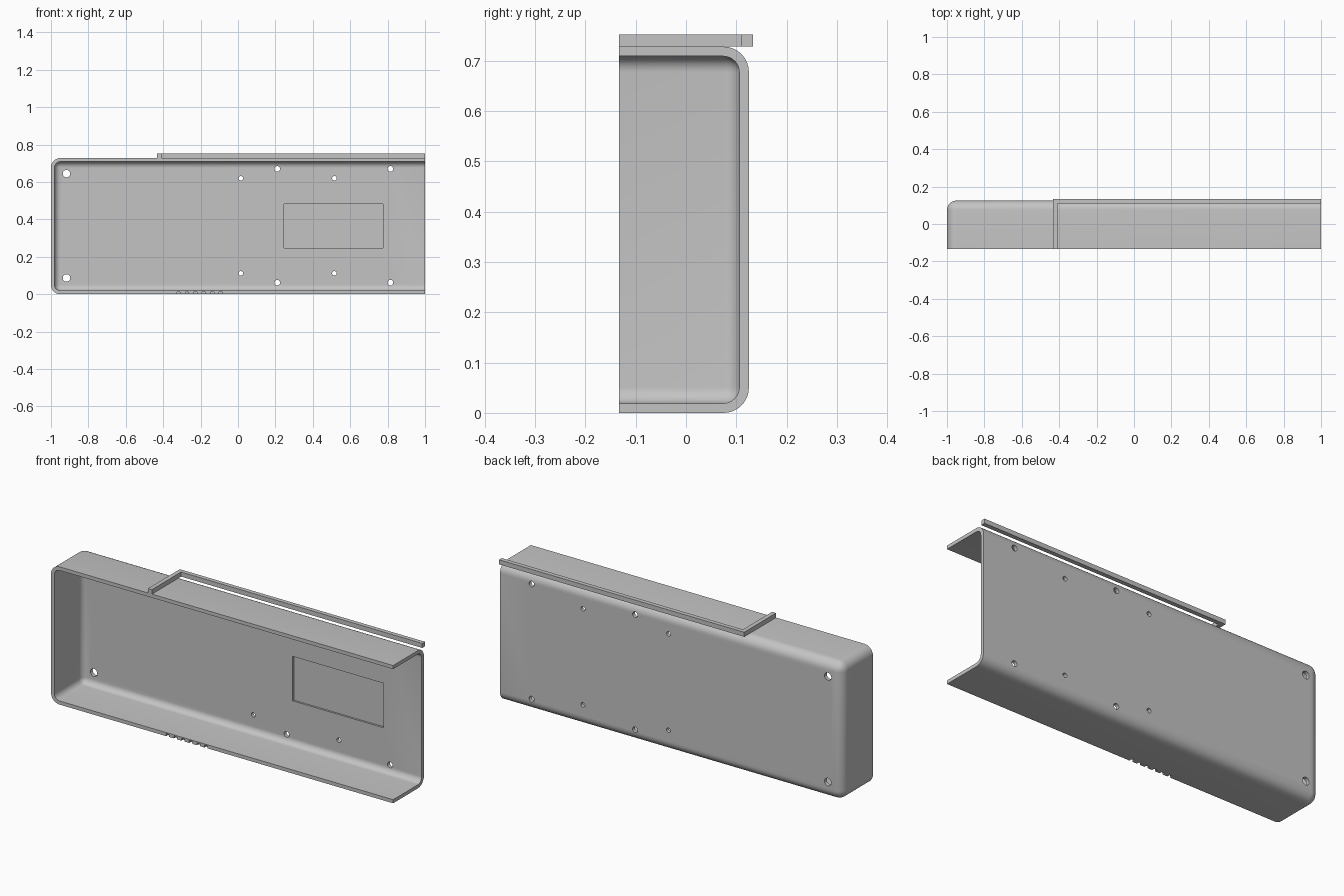
import bpy, bmesh
from mathutils import Matrix, Vector

if "Cube" in bpy.data.objects:
    bpy.data.objects.remove(bpy.data.objects["Cube"], do_unlink=True)

grey = bpy.data.materials.new("mid_grey")
grey.use_nodes = True
grey.diffuse_color = (0.55, 0.55, 0.55, 1)
grey.node_tree.nodes["Principled BSDF"].inputs["Base Color"].default_value = grey.diffuse_color

FRONT, BACK, TOP, WALL = -0.133, 0.125, 0.728, 0.019


def finish(bm, name):
    bmesh.ops.recalc_face_normals(bm, faces=bm.faces)
    mesh = bpy.data.meshes.new(name)
    bm.to_mesh(mesh)
    bm.free()
    mesh.materials.append(grey)
    ob = bpy.data.objects.new(name, mesh)
    bpy.context.collection.objects.link(ob)
    return ob


def add_box(bm, lo, hi):
    lo, hi = Vector(lo), Vector(hi)
    mat = Matrix.Translation((lo + hi) / 2) @ Matrix.Diagonal((*(hi - lo), 1))
    return bmesh.ops.create_cube(bm, size=1, matrix=mat)["verts"]


def rounded_tray(name, lo, hi, radius):
    """Box rounded everywhere except round its front and right end faces."""
    bm = bmesh.new()
    add_box(bm, lo, hi)
    edges = [e for e in bm.edges
             if not all(v.co.y < lo[1] + 0.001 for v in e.verts)
             and not all(v.co.x > hi[0] - 0.001 for v in e.verts)]
    bmesh.ops.bevel(bm, geom=edges, offset=radius, segments=8, profile=0.5,
                    affect='EDGES', clamp_overlap=True)
    return finish(bm, name)


def cut(target, cutter):
    cutter.hide_render = True
    mod = target.modifiers.new("cut", 'BOOLEAN')
    mod.operation, mod.solver, mod.object = 'DIFFERENCE', 'EXACT', cutter
    bpy.context.view_layer.objects.active = target
    bpy.ops.object.modifier_apply(modifier=mod.name)
    bpy.data.objects.remove(cutter, do_unlink=True)


# Hollow shell, open at the front and the right end
shell = rounded_tray("shell", (-1, FRONT, 0), (1, BACK, TOP), 0.05)
cavity = rounded_tray("cavity_cutter", (-1 + WALL, FRONT - 0.1, WALL),
                      (1.1, BACK - WALL, TOP - WALL), 0.032)
cut(shell, cavity)

# Screw holes, in pairs mirrored about the middle height
bm = bmesh.new()
for x, offset, r in [(-0.917, 0.279, 0.02), (0.015, 0.254, 0.012),
                     (0.21, 0.304, 0.015), (0.515, 0.254, 0.012),
                     (0.815, 0.304, 0.015)]:
    for side in (-1, 1):
        mat = (Matrix.Translation((x, BACK, 0.366 + side * offset))
               @ Matrix.Rotation(1.5708, 4, 'X'))
        bmesh.ops.create_cone(bm, cap_ends=True, segments=24, radius1=r,
                              radius2=r, depth=0.1, matrix=mat)
# Shallow rectangular recess inside the back wall
add_box(bm, (0.245, 0.05, 0.248), (0.775, BACK - 0.009, 0.483))
# Row of small notches in the lower front lip
for i in range(6):
    x = -0.327 + i * 0.045
    add_box(bm, (x, FRONT - 0.02, -0.02), (x + 0.018, FRONT + 0.014, 0.013))
cut(shell, finish(bm, "detail_cutter"))

# L-shaped rail on the top
bm = bmesh.new()
outline = [(-0.433, FRONT), (-0.41, FRONT), (-0.41, 0.11), (1, 0.11),
           (1, 0.133), (-0.433, 0.133)]
face = bm.faces.new([bm.verts.new((x, y, TOP)) for x, y in outline])
new = bmesh.ops.extrude_face_region(bm, geom=[face])["geom"]
bmesh.ops.translate(bm, vec=(0, 0, 0.024),
                    verts=[g for g in new if isinstance(g, bmesh.types.BMVert)])
finish(bm, "top_rail")

# Smooth fillets, sharp edges
for ob in bpy.context.selected_objects:
    ob.select_set(False)
shell.select_set(True)
bpy.context.view_layer.objects.active = shell
bpy.ops.object.shade_smooth_by_angle(angle=0.6)
